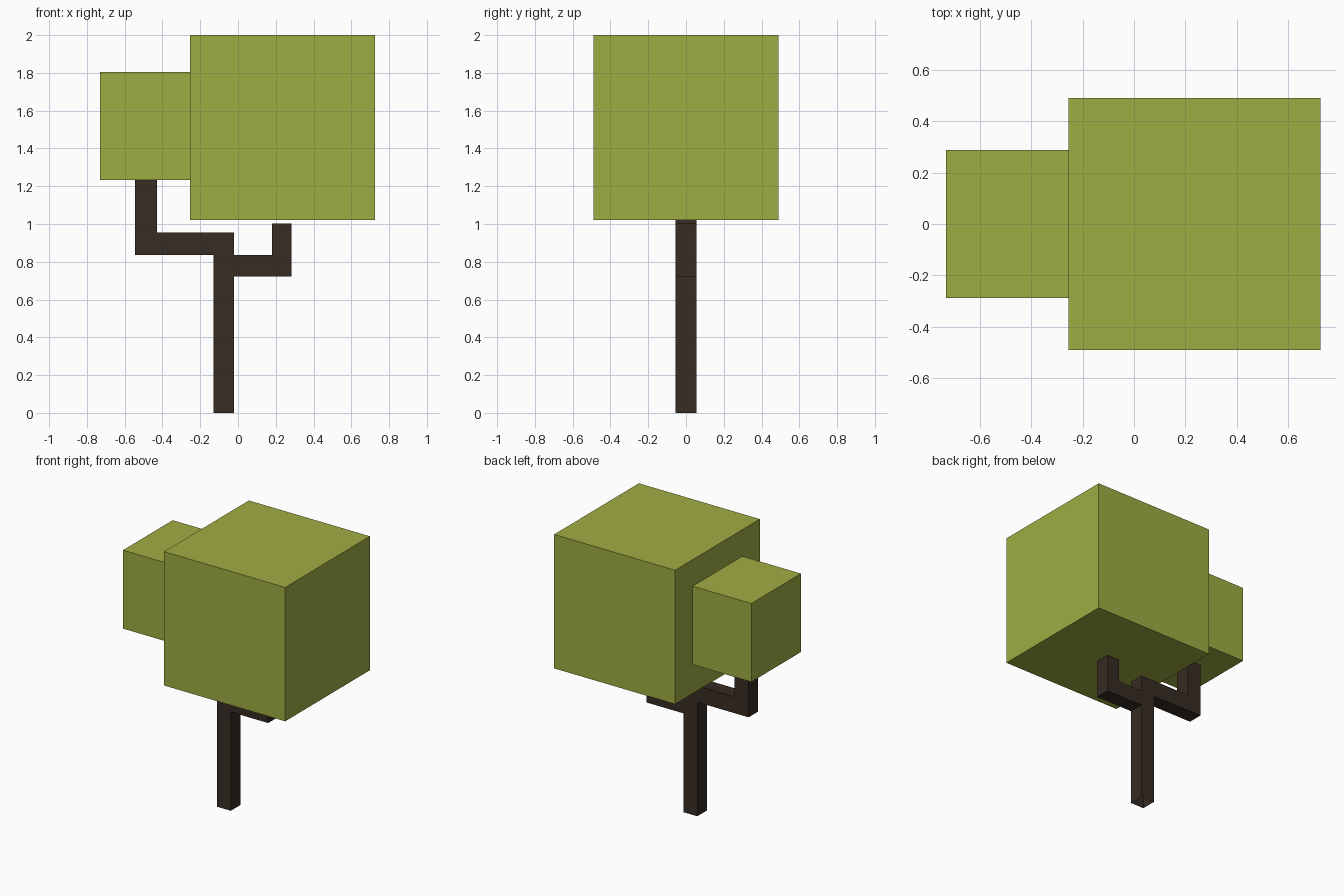
import bpy, bmesh

if "Cube" in bpy.data.objects:
    bpy.data.objects.remove(bpy.data.objects["Cube"])


def material(name, rgb):
    m = bpy.data.materials.new(name)
    m.diffuse_color = (*rgb, 1.0)
    m.use_nodes = True
    m.node_tree.nodes["Principled BSDF"].inputs["Base Color"].default_value = m.diffuse_color
    return m


def add_object(name, bm, mat):
    bmesh.ops.recalc_face_normals(bm, faces=bm.faces[:])
    mesh = bpy.data.meshes.new(name)
    bm.to_mesh(mesh)
    bm.free()
    mesh.materials.append(mat)
    obj = bpy.data.objects.new(name, mesh)
    bpy.context.collection.objects.link(obj)
    return obj


def cube(name, center, size, mat):
    bm = bmesh.new()
    bmesh.ops.create_cube(bm, size=size)
    bmesh.ops.translate(bm, verts=bm.verts[:], vec=center)
    return add_object(name, bm, mat)


leaf = material("leaf_green", (0.347, 0.413, 0.0545))
bark = material("dark_bark", (0.037, 0.025, 0.017))

# Leaf blocks
cube("large_foliage", (0.235, 0, 1.51), 0.98, leaf)
cube("small_foliage", (-0.443, 0, 1.519), 0.574, leaf)

# Trunk with both elbow branches: one x-z outline extruded through y
HALF = 0.055
outline = [(-0.13, 0), (-0.02, 0), (-0.02, 0.723), (0.283, 0.723),
           (0.283, 1.003), (0.18, 1.003), (0.18, 0.835), (-0.02, 0.835),
           (-0.02, 0.955), (-0.43, 0.955), (-0.43, 1.232), (-0.545, 1.232),
           (-0.545, 0.835), (-0.13, 0.835)]
bm = bmesh.new()
face = bm.faces.new([bm.verts.new((x, -HALF, z)) for x, z in outline])
ext = bmesh.ops.extrude_face_region(bm, geom=[face], use_keep_orig=True)
moved = [v for v in ext["geom"] if isinstance(v, bmesh.types.BMVert)]
bmesh.ops.translate(bm, verts=moved, vec=(0, 2 * HALF, 0))
bmesh.ops.recalc_face_normals(bm, faces=bm.faces[:])

# Open underside of the trunk
base = [f for f in bm.faces if all(v.co.z < 1e-4 for v in f.verts)]
bmesh.ops.delete(bm, geom=base, context='FACES_ONLY')
add_object("trunk_and_branches", bm, bark)
